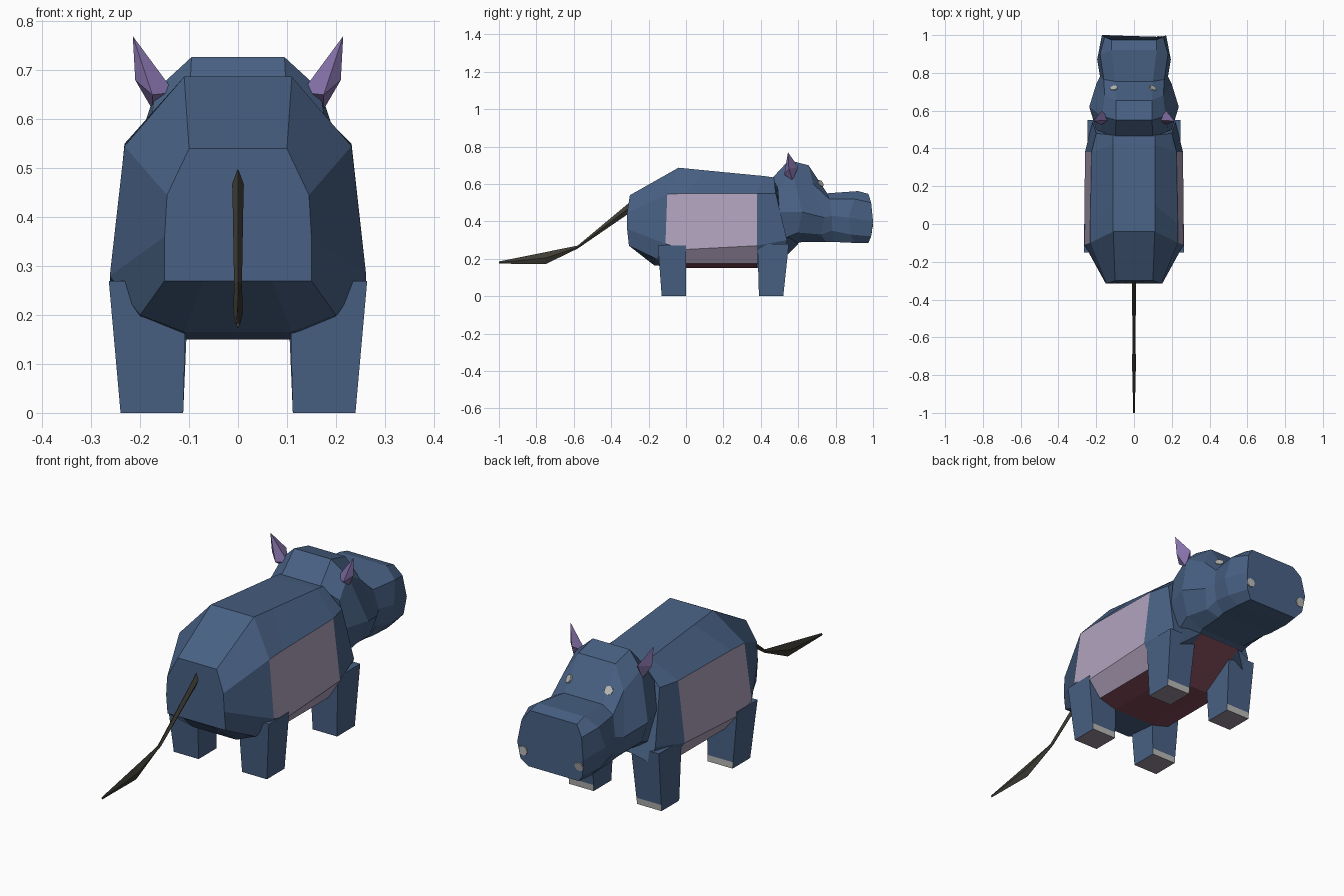
import bpy, bmesh
from mathutils import Vector

if "Cube" in bpy.data.objects:
    bpy.data.objects.remove(bpy.data.objects["Cube"])


def material(name, r, g, b):
    """Flat colour given as sRGB 0-255, stored linear."""
    m = bpy.data.materials.new(name)
    lin = [((c / 255 + 0.055) / 1.055) ** 2.4 for c in (r, g, b)]
    m.diffuse_color = (*lin, 1)
    m.use_nodes = True
    m.node_tree.nodes["Principled BSDF"].inputs["Base Color"].default_value = m.diffuse_color
    return m


HIDE = material("slate blue hide", 72, 97, 132)
FLANK = material("pale lilac flank", 176, 162, 188)
BELLY = material("dusky red belly", 122, 70, 84)
EAR = material("purple ear", 132, 113, 168)
TAIL = material("dark tail", 62, 60, 52)
SPOT = material("light grey", 185, 185, 182)
SOLE = material("grey lilac sole", 150, 140, 155)


def finish(name, bm, mats):
    bmesh.ops.recalc_face_normals(bm, faces=bm.faces)
    me = bpy.data.meshes.new(name)
    bm.to_mesh(me)
    bm.free()
    for m in mats:
        me.materials.append(m)
    ob = bpy.data.objects.new(name, me)
    bpy.context.collection.objects.link(ob)
    return ob


def loft(name, rings, mats, rule=lambda ring, side: 0, caps=(0, 0)):
    """Skin closed rings; rule picks the material from ring and side number."""
    bm = bmesh.new()
    rows = [[bm.verts.new(p) for p in ring] for ring in rings]
    n = len(rows[0])
    for i in range(len(rows) - 1):
        for j in range(n):
            k = (j + 1) % n
            f = bm.faces.new((rows[i][j], rows[i][k], rows[i + 1][k], rows[i + 1][j]))
            f.material_index = rule(i, j)
    for row, m in ((rows[0], caps[0]), (rows[-1], caps[1])):
        bm.faces.new(row).material_index = m
    return finish(name, bm, mats)


def mirrored(half):
    """Half ring from underside to top, completed on the other side."""
    return half + [(-x, y, z) for x, y, z in reversed(half)]


# Body: half rings run underside, lower edge, widest, shoulder, back
body_rings = [
    [(.07, -.305, .27), (.15, -.305, .27), (.15, -.315, .36), (.145, -.315, .445), (.10, -.30, .54)],
    [(.11, -.17, .165), (.20, -.16, .20), (.262, -.11, .28), (.232, -.10, .545), (.11, -.04, .687)],
    [(.11, 0, .15), (.20, 0, .175), (.262, 0, .25), (.232, 0, .55), (.11, .10, .673)],
    [(.11, .38, .15), (.20, .38, .175), (.26, .38, .27), (.225, .38, .55), (.11, .42, .642)],
    [(.11, .60, .28), (.19, .54, .22), (.22, .54, .30), (.20, .48, .55), (.11, .47, .635)],
]


def body_colour(ring, side):
    s = -1 if side == 9 else min(side, 8 - side)   # -1 belly, 0 belly edge, 1-2 flank
    if (ring == 2 and s in (1, 2)) or (ring == 1 and s == 2):
        return 1
    if (ring == 2 and s <= 0) or (ring == 3 and s == -1):
        return 2
    return 0


loft("body", [mirrored(r) for r in body_rings], [HIDE, FLANK, BELLY], body_colour)

# Head: neck, brow, cheeks and snout
head_rings = [
    [(.09, .50, .26), (.17, .50, .30), (.20, .50, .45), (.18, .49, .58), (.10, .46, .63)],
    [(.12, .62, .29), (.19, .60, .34), (.237, .62, .45), (.168, .57, .66), (.095, .55, .727)],
    [(.13, .75, .29), (.175, .72, .33), (.20, .74, .42), (.155, .68, .60), (.095, .655, .70)],
    [(.14, .79, .29), (.17, .78, .35), (.18, .78, .43), (.16, .765, .52), (.10, .755, .55)],
    [(.14, .90, .285), (.18, .88, .33), (.195, .87, .42), (.18, .90, .52), (.12, .92, .562)],
    [(.13, .975, .285), (.16, .99, .32), (.17, 1.0, .40), (.155, .99, .50), (.12, .975, .547)],
]
head = loft("head", [mirrored(r) for r in head_rings], [HIDE])
bpy.context.view_layer.update()


# Spots: thin plates laid on the head surface
def spot(name, near, radius):
    ok, loc, nor, _ = head.closest_point_on_mesh(Vector(near))
    bm = bmesh.new()
    bmesh.ops.create_cone(bm, cap_ends=True, segments=8, radius1=radius,
                          radius2=radius, depth=.008)
    rot = nor.to_track_quat('Z', 'Y').to_matrix().to_4x4()
    bmesh.ops.transform(bm, matrix=rot, verts=bm.verts)
    bmesh.ops.translate(bm, vec=loc, verts=bm.verts)
    finish(name, bm, [SPOT])


# Legs: tapering blocks with a toenail band in front and a pale sole
def leg(name, side, low, high, top):
    def rect(t):
        x0, x1, y0, y1 = [a + (b - a) * t for a, b in zip(low, high)]
        z = top * t
        return [(side * x, y, z) for x, y in ((x0, y0), (x1, y0), (x1, y1), (x0, y1))]
    loft(name, [rect(0), rect(.03 / top), rect(1)], [HIDE, SPOT, SOLE],
         lambda ring, s: 1 if ring == 0 and s == 2 else 0, caps=(2, 0))


ear_points = [(.13, .55, .655), (.175, .57, .62), (.17, .60, .69),
              (.21, .55, .68), (.175, .525, .65), (.215, .545, .77)]

for side, word in ((1, "right"), (-1, "left")):
    leg(f"rear_leg_{word}", side, (.112, .24, -.13, 0), (.105, .264, -.15, 0), .27)
    leg(f"front_leg_{word}", side, (.112, .238, .39, .52), (.10, .245, .382, .55), .28)
    spot(f"eye_{word}", (side * .108, .73, .61), .02)
    spot(f"nostril_{word}", (side * .145, 1.01, .36), .022)
    # Ears: pointed faceted shapes
    bm = bmesh.new()
    for x, y, z in ear_points:
        bm.verts.new((side * x, y, z))
    bmesh.ops.convex_hull(bm, input=bm.verts)
    finish(f"ear_{word}", bm, [EAR])

# Tail: thin stem ending in a flat leaf (y, z, half height, half width)
stations = [(-.28, .49, .03, .012), (-.58, .262, .008, .008),
            (-.75, .204, .032, .01), (-1.0, .18, .006, .004)]
loft("tail", [[(w, y, z), (0, y, z + h), (-w, y, z), (0, y, z - h)]
              for y, z, h, w in stations], [TAIL])
